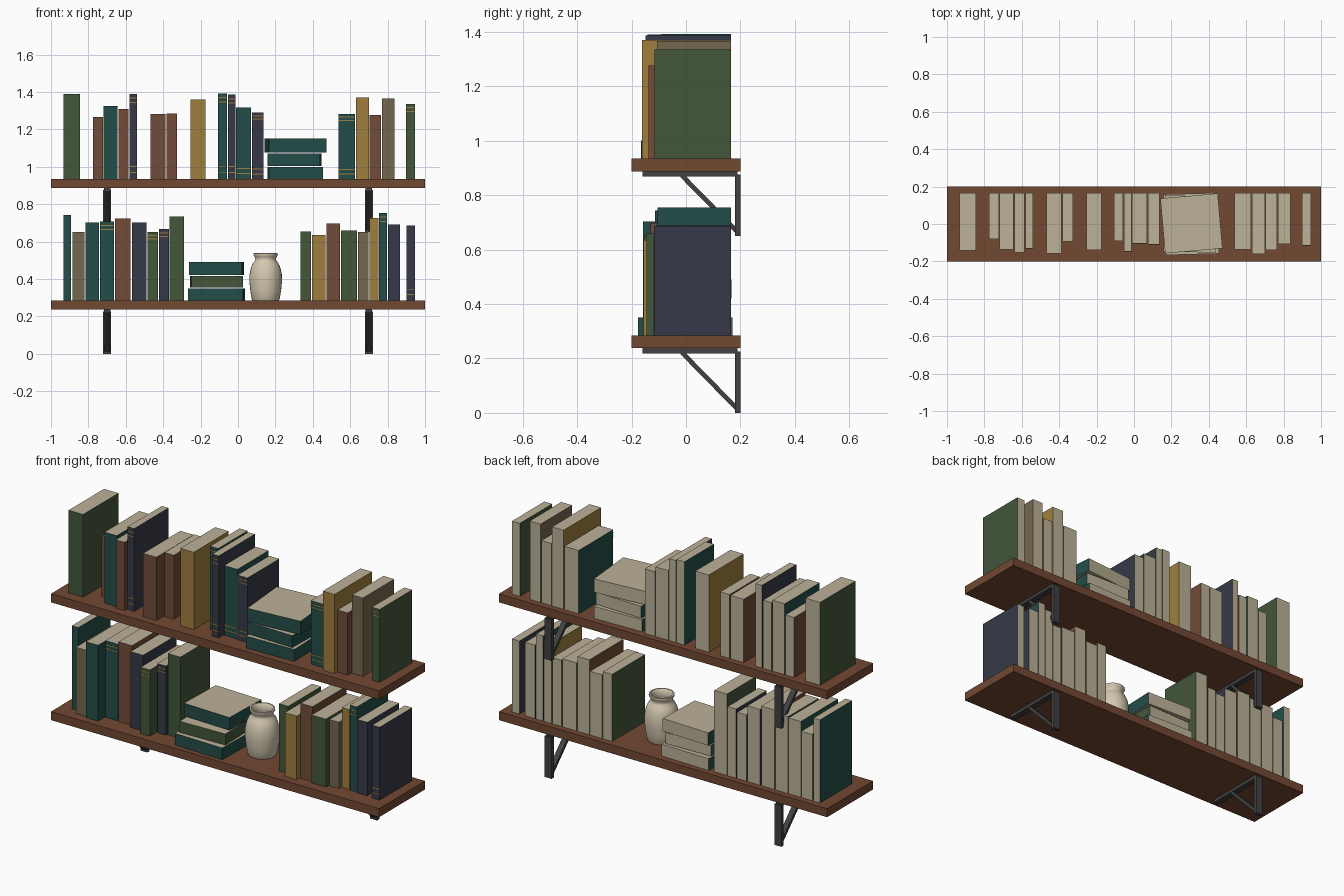
import bpy, bmesh, math
from mathutils import Matrix, Vector

if "Cube" in bpy.data.objects:
    bpy.data.objects.remove(bpy.data.objects["Cube"])


def material(name, rgb):
    m = bpy.data.materials.new(name)
    lin = [((c / 255 + 0.055) / 1.055) ** 2.4 for c in rgb]
    m.diffuse_color = (*lin, 1)
    m.use_nodes = True
    m.node_tree.nodes["Principled BSDF"].inputs["Base Color"].default_value = m.diffuse_color
    return m


MATS = {
    "wood": material("shelf wood", (114, 72, 50)),
    "metal": material("dark metal", (66, 65, 66)),
    "pages": material("page cream", (188, 178, 152)),
    "vase": material("vase ceramic", (212, 200, 176)),
    "green": material("green cover", (66, 86, 58)),
    "teal": material("teal cover", (35, 77, 72)),
    "navy": material("navy cover", (54, 58, 72)),
    "brown": material("brown cover", (114, 76, 56)),
    "ochre": material("ochre and gilt", (160, 126, 62)),
    "taupe": material("taupe cover", (116, 103, 80)),
}


def finish(name, bm, mats):
    me = bpy.data.meshes.new(name)
    bm.to_mesh(me)
    bm.free()
    for m in mats:
        me.materials.append(MATS[m])
    ob = bpy.data.objects.new(name, me)
    bpy.context.collection.objects.link(ob)
    return ob


def add_box(bm, lo, hi, mat=0):
    lo, hi = Vector(lo), Vector(hi)
    geo = bmesh.ops.create_cube(bm, size=1, matrix=Matrix.Translation((lo + hi) / 2)
                                @ Matrix.Diagonal((*(hi - lo), 1)))
    faces = {f for v in geo["verts"] for f in v.link_faces}
    for f in faces:
        f.material_index = mat
    return faces


def book(name, lo, hi, cover, bands=(), turn=0):
    """Cover colour on spine and sides, page colour on top, bottom and back."""
    bm = bmesh.new()
    c = (Vector(lo) + Vector(hi)) / 2
    h = (Vector(hi) - Vector(lo)) / 2
    faces = add_box(bm, -h, h)
    bm.normal_update()
    for f in faces:
        if abs(f.normal.z) > 0.5 or f.normal.y > 0.5:
            f.material_index = 1
    # gilt bands: thin plates on the spine
    for t in bands:
        z = -h.z + 2 * h.z * t
        add_box(bm, (-h.x, -h.y - 0.001, z - 0.0025), (h.x, -h.y + 0.002, z + 0.0025), 2)
    ob = finish(name, bm, [cover, "pages", "ochre"])
    ob.location = c
    ob.rotation_euler.z = math.radians(turn)


# shelf boards
for name, z in (("lower", 0.238), ("upper", 0.887)):
    bm = bmesh.new()
    add_box(bm, (-1, -0.2, z), (1, 0.2, z + 0.047))
    finish(name + "_shelf_board", bm, ["wood"])

# brackets: wall plate, arm and diagonal brace
for level, z in (("lower", 0), ("upper", 0.65)):
    for side, x in (("left", -0.7), ("right", 0.7)):
        bm = bmesh.new()
        add_box(bm, (x - 0.021, 0.18, z), (x + 0.021, 0.2, z + 0.226))
        add_box(bm, (x - 0.017, -0.16, z + 0.219), (x + 0.017, 0.19, z + 0.238))
        a, b = Vector((x, -0.015, z + 0.222)), Vector((x, 0.185, z + 0.018))
        d = b - a
        bmesh.ops.create_cube(bm, size=1, matrix=Matrix.Translation((a + b) / 2)
                              @ Matrix.Rotation(math.atan2(d.z, d.y), 4, "X")
                              @ Matrix.Diagonal((0.03, d.length, 0.017, 1)))
        finish(f"{level}_{side}_bracket", bm, ["metal"])

# standing books: left, right, top, front, cover, gilt style
BOTH, TOP, LOW, NONE = (0.08, 0.15, 0.9, 0.95), (0.9, 0.95), (0.08, 0.15), ()
UPPER = [
    (-0.933, -0.845, 1.39, -0.142, "green", NONE),
    (-0.775, -0.722, 1.265, -0.08, "brown", NONE),
    (-0.718, -0.643, 1.325, -0.137, "teal", NONE),
    (-0.638, -0.585, 1.31, -0.152, "brown", NONE),
    (-0.58, -0.54, 1.39, -0.132, "navy", BOTH),
    (-0.468, -0.387, 1.283, -0.158, "brown", NONE),
    (-0.382, -0.325, 1.286, -0.094, "brown", NONE),
    (-0.255, -0.173, 1.36, -0.138, "ochre", NONE),
    (-0.107, -0.058, 1.393, -0.09, "teal", BOTH),
    (-0.054, -0.014, 1.386, -0.148, "navy", BOTH),
    (-0.01, 0.07, 1.318, -0.105, "teal", LOW),
    (0.074, 0.135, 1.29, -0.11, "navy", BOTH),
    (0.538, 0.625, 1.283, -0.135, "teal", BOTH),
    (0.63, 0.7, 1.37, -0.161, "ochre", NONE),
    (0.704, 0.765, 1.277, -0.138, "brown", NONE),
    (0.77, 0.836, 1.366, -0.107, "taupe", NONE),
    (0.897, 0.945, 1.336, -0.116, "green", TOP),
]
LOWER = [
    (-0.933, -0.893, 0.743, -0.113, "teal", NONE),
    (-0.886, -0.82, 0.65, -0.147, "taupe", NONE),
    (-0.816, -0.742, 0.703, -0.158, "teal", NONE),
    (-0.738, -0.662, 0.708, -0.1, "teal", TOP),
    (-0.657, -0.575, 0.724, -0.102, "brown", NONE),
    (-0.568, -0.49, 0.703, -0.126, "navy", NONE),
    (-0.485, -0.428, 0.65, -0.155, "green", TOP),
    (-0.422, -0.37, 0.666, -0.1, "navy", TOP),
    (-0.365, -0.288, 0.733, -0.09, "green", NONE),
    (0.334, 0.39, 0.655, -0.12, "green", NONE),
    (0.395, 0.468, 0.636, -0.157, "ochre", NONE),
    (0.473, 0.545, 0.698, -0.13, "brown", NONE),
    (0.55, 0.637, 0.66, -0.145, "green", NONE),
    (0.642, 0.699, 0.65, -0.12, "taupe", NONE),
    (0.703, 0.75, 0.725, -0.1, "ochre", NONE),
    (0.754, 0.797, 0.754, -0.104, "teal", TOP),
    (0.803, 0.865, 0.69, -0.11, "navy", NONE),
    (0.9, 0.945, 0.687, -0.117, "navy", LOW),
]
for row, books, base in (("upper", UPPER, 0.934), ("lower", LOWER, 0.285)):
    for i, (x0, x1, top, front, cover, bands) in enumerate(books):
        book(f"{row}_book_{i + 1:02d}", (x0, front, base), (x1, 0.166, top), cover, bands)

# lying stacks: centre x, centre y, width, depth, bottom, top, cover, turn
STACKS = [
    ("upper", 0.306, 0.0, 0.288, 0.325, 0.934, 1.0, "teal", 1.5),
    ("upper", 0.302, 0.0, 0.28, 0.3, 1.004, 1.07, "teal", -1.5),
    ("upper", 0.307, 0.003, 0.308, 0.295, 1.076, 1.15, "teal", 5),
    ("lower", -0.115, -0.003, 0.294, 0.34, 0.285, 0.35, "teal", -1.5),
    ("lower", -0.115, 0.0, 0.274, 0.3, 0.354, 0.415, "green", 1.5),
    ("lower", -0.115, 0.03, 0.284, 0.265, 0.42, 0.49, "teal", -2),
]
for i, (row, x, y, w, d, z0, z1, cover, turn) in enumerate(STACKS):
    book(f"{row}_stacked_book_{i % 3 + 1}", (x - w / 2, y - d / 2, z0),
         (x + w / 2, y + d / 2, z1), cover, (), turn)

# vase: lathed profile with a hollow neck
PROFILE = [(0, 0), (0.07, 0), (0.075, 0.01), (0.082, 0.05), (0.087, 0.1), (0.086, 0.14),
           (0.079, 0.175), (0.068, 0.2), (0.057, 0.213), (0.055, 0.222), (0.06, 0.235),
           (0.065, 0.243), (0.064, 0.252), (0.056, 0.253), (0.047, 0.24), (0.045, 0.215),
           (0.06, 0.17), (0.065, 0.1), (0.05, 0.03), (0, 0.02)]
bm = bmesh.new()
verts = [bm.verts.new((r, 0, z)) for r, z in PROFILE]
edges = [bm.edges.new(p) for p in zip(verts, verts[1:])]
bmesh.ops.spin(bm, geom=verts + edges, cent=(0, 0, 0), axis=(0, 0, 1),
               angle=math.tau, steps=32, use_duplicate=False)
bmesh.ops.remove_doubles(bm, verts=bm.verts, dist=0.0005)
bmesh.ops.recalc_face_normals(bm, faces=bm.faces)
vase = finish("vase", bm, ["vase"])
vase.location = (0.148, 0, 0.285)
bpy.context.view_layer.objects.active = vase
vase.select_set(True)
bpy.ops.object.shade_smooth_by_angle(angle=math.radians(40))
